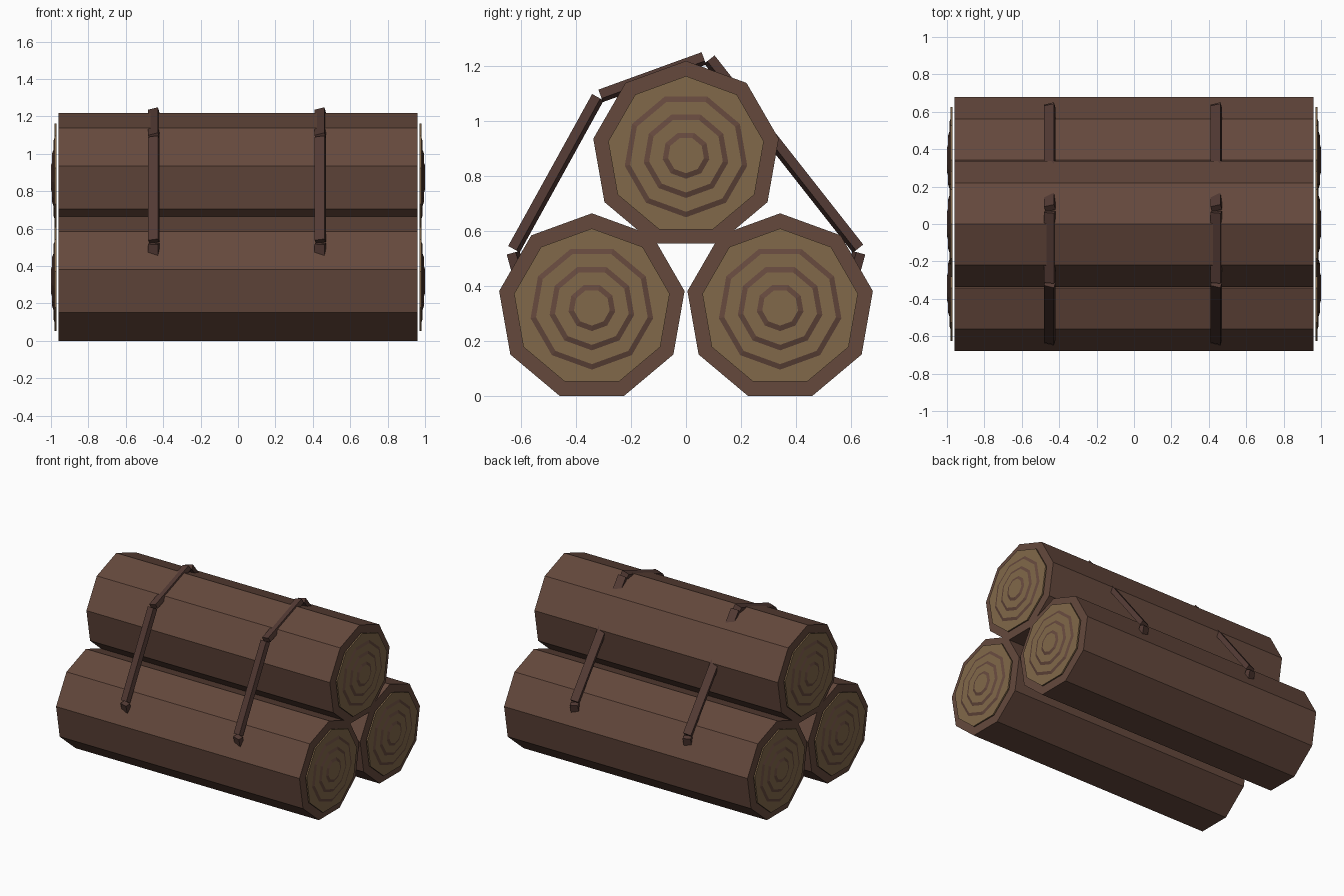
import bpy, bmesh
from math import sin, cos, pi, radians
from mathutils import Vector, Matrix

if "Cube" in bpy.data.objects:
    bpy.data.objects.remove(bpy.data.objects["Cube"])


def material(name, color):
    m = bpy.data.materials.new(name)
    m.diffuse_color = (*color, 1)
    m.use_nodes = True
    m.node_tree.nodes["Principled BSDF"].inputs["Base Color"].default_value = m.diffuse_color
    return m


BARK = material("bark", (0.13, 0.066, 0.046))
WOOD = material("cut_wood", (0.22, 0.138, 0.068))
STRAP = material("strap_brown", (0.085, 0.042, 0.034))

SIDES = 9
R = 0.342
LOW_Z = R * cos(pi / SIDES)


def add_object(name, bm, *mats):
    bmesh.ops.recalc_face_normals(bm, faces=bm.faces)
    me = bpy.data.meshes.new(name)
    bm.to_mesh(me)
    bm.free()
    for m in mats:
        me.materials.append(m)
    ob = bpy.data.objects.new(name, me)
    bpy.context.collection.objects.link(ob)
    return ob


def prism(bm, cy, cz, x0, r0, x1, r1, up=1, cap_mat=0):
    """Nine-sided (tapered) disc along x, one corner up (up=1) or down (up=-1)."""
    rings = []
    for x, r in ((x0, r0), (x1, r1)):
        rings.append([bm.verts.new((x, cy + r * sin(2 * pi * i / SIDES),
                                    cz + up * r * cos(2 * pi * i / SIDES)))
                      for i in range(SIDES)])
    a, b = rings
    for i in range(SIDES):
        j = (i + 1) % SIDES
        bm.faces.new((a[i], a[j], b[j], b[i]))
    for ring in rings:
        bm.faces.new(ring).material_index = cap_mat


def bar(bm, x, p, q, width=0.055, thick=0.035, roll=radians(15)):
    """Slightly rolled bar between two (y, z) points."""
    a, b = Vector((x, *p)), Vector((x, *q))
    d = (b - a).normalized()
    side = Vector((1, 0, 0))
    out = side.cross(d)
    if out.dot(Vector((0, a.y + b.y, a.z + b.z - 1.1))) < 0:
        out = -out
    # outer face leans towards -x
    w = side * cos(roll) + out * sin(roll)
    t = out * cos(roll) - side * sin(roll)
    m = Matrix((w * width, d * (b - a).length, t * thick)).transposed().to_4x4()
    bmesh.ops.create_cube(bm, size=1, matrix=Matrix.Translation((a + b) / 2) @ m)


# Three stacked logs with cut ends and growth rings
logs = {"left": (-R, LOW_Z), "right": (R, LOW_Z), "top": (0, 0.875)}
for name, (cy, cz) in logs.items():
    bm = bmesh.new()
    prism(bm, cy, cz, -0.96, R, 0.96, R)
    add_object(f"{name}_log", bm, BARK)

    bm = bmesh.new()
    for s in (-1, 1):
        prism(bm, cy, cz, s * 0.97, 0.287, s * 0.98, 0.287)
    add_object(f"{name}_log_cut_ends", bm, WOOD)

    bm = bmesh.new()
    for s in (-1, 1):
        for k, r in enumerate((0.226, 0.156, 0.086)):
            x = 0.98 + k / 150
            prism(bm, cy, cz, s * x, r, s * (x + 1 / 150), r - 0.02, -1, 1)
    add_object(f"{name}_log_growth_rings", bm, BARK, WOOD)

# Two straps of straight segments, ends tucked into the lower logs
segments = [((-0.59, 0.38), (-0.628, 0.52)),
            ((-0.625, 0.533), (-0.32, 1.085)),
            ((-0.31, 1.09), (0.065, 1.226)),
            ((0.085, 1.222), (0.625, 0.535)),
            ((0.628, 0.52), (0.59, 0.38))]
for name, x in (("left", -0.45), ("right", 0.44)):
    bm = bmesh.new()
    for p, q in segments:
        bar(bm, x, p, q)
    add_object(f"{name}_strap", bm, STRAP)
